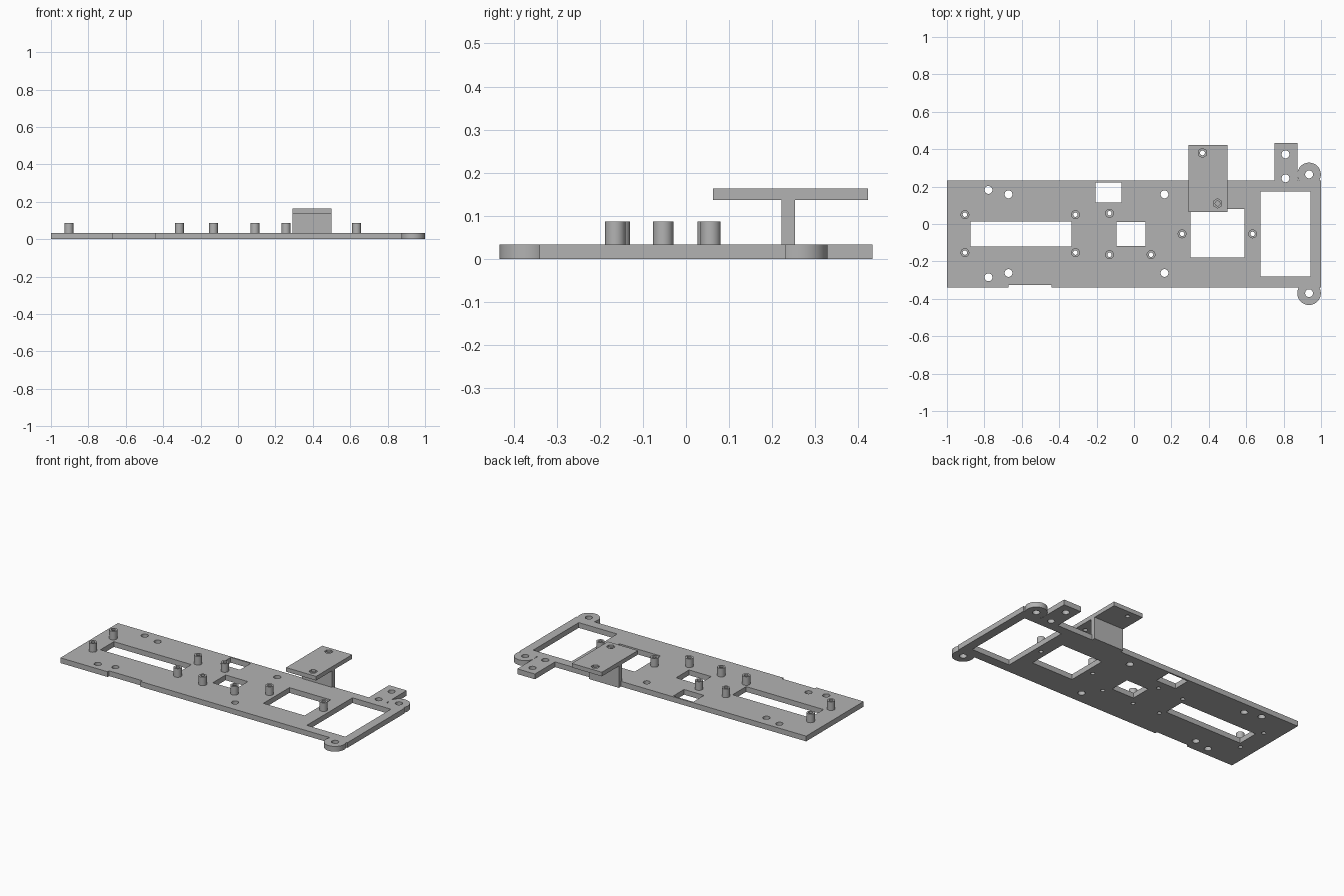
import bpy
import bmesh
from mathutils import Matrix, Vector

if "Cube" in bpy.data.objects:
    bpy.data.objects.remove(bpy.data.objects["Cube"])

T = 0.033        # plate thickness
POST_TOP = 0.087
DECK = (0.137, 0.163)

grey = bpy.data.materials.new("plain grey")
grey.use_nodes = True
grey.diffuse_color = (0.45, 0.45, 0.45, 1)
grey.node_tree.nodes["Principled BSDF"].inputs["Base Color"].default_value = grey.diffuse_color


def add_box(bm, x0, x1, y0, y1, z0, z1):
    size = Vector((x1 - x0, y1 - y0, z1 - z0))
    centre = Vector((x0 + x1, y0 + y1, z0 + z1)) / 2
    bmesh.ops.create_cube(bm, size=1, matrix=Matrix.Translation(centre) @ Matrix.Diagonal((*size, 1)))


def add_rod(bm, x, y, r, z0, z1, sides=32):
    bmesh.ops.create_cone(bm, cap_ends=True, segments=sides, radius1=r, radius2=r, depth=z1 - z0,
                          matrix=Matrix.Translation((x, y, (z0 + z1) / 2)))


def make(name, bm):
    mesh = bpy.data.meshes.new(name)
    bm.to_mesh(mesh)
    bm.free()
    mesh.materials.append(grey)
    ob = bpy.data.objects.new(name, mesh)
    bpy.context.collection.objects.link(ob)
    return ob


def combine(ob, bm, operation):
    """Boolean the solids in bm into ob, then drop the helper."""
    tool = make("helper", bm)
    tool.hide_render = True
    mod = ob.modifiers.new("combine", "BOOLEAN")
    mod.operation, mod.object, mod.solver = operation, tool, "EXACT"
    bpy.context.view_layer.objects.active = ob
    bpy.ops.object.modifier_apply(modifier=mod.name)
    bpy.data.objects.remove(tool)


def smooth(ob):
    bpy.ops.object.select_all(action="DESELECT")
    ob.select_set(True)
    bpy.context.view_layer.objects.active = ob
    bpy.ops.object.shade_smooth_by_angle(angle=0.6)


POSTS = [(-0.904, 0.05), (-0.904, -0.153), (-0.313, 0.05), (-0.313, -0.153),
         (-0.131, 0.057), (-0.131, -0.164), (0.091, -0.164), (0.257, -0.053), (0.634, -0.053)]
EARS = [(0.936, 0.265), (0.936, -0.37)]
HOLES = EARS + [(0.81, 0.372), (0.81, 0.244), (-0.778, 0.182), (-0.778, -0.285)]
HOLES += [(x, y) for x in (-0.671, 0.163) for y in (0.158, -0.262)]

# Base plate with rounded ears, rear tab and bracket wall
bm = bmesh.new()
add_box(bm, -1, 1, -0.34, 0.232, 0, T)
plate = make("base_plate", bm)
bm = bmesh.new()
for x, y in EARS:
    add_rod(bm, x, y, 0.063, 0, T, 64)
add_box(bm, 0.75, 0.873, 0.21, 0.433, 0, T)
add_box(bm, 0.291, 0.5, 0.222, 0.253, 0, DECK[0])
combine(plate, bm, "UNION")

# Windows, edge notch and screw holes
WINDOWS = [(-0.875, -0.335, -0.12, 0.014), (-0.094, 0.061, -0.117, 0.011),
           (-0.206, -0.067, 0.115, 0.222), (0.302, 0.59, -0.179, 0.08),
           (0.676, 0.944, -0.28, 0.174), (-0.671, -0.441, -0.4, -0.325)]
bm = bmesh.new()
for w in WINDOWS:
    add_box(bm, *w, -0.1, 0.1)
for x, y in HOLES:
    add_rod(bm, x, y, 0.021, -0.1, 0.1)
for x, y in POSTS:
    add_rod(bm, x, y, 0.012, -0.1, 0.1)
combine(plate, bm, "DIFFERENCE")
smooth(plate)

# Hollow standoffs
for i, (x, y) in enumerate(POSTS):
    bm = bmesh.new()
    add_rod(bm, x, y, 0.0235, T, POST_TOP)
    post = make(f"standoff_{i + 1}", bm)
    bm = bmesh.new()
    add_rod(bm, x, y, 0.012, 0, 0.2)
    combine(post, bm, "DIFFERENCE")
    smooth(post)

# Raised bracket deck with hexagonal nut pockets
bm = bmesh.new()
add_box(bm, 0.291, 0.5, 0.063, 0.4225, *DECK)
deck = make("bracket_deck", bm)
for r, z0, sides in ((0.013, 0.1, 32), (0.025, 0.15, 6)):
    bm = bmesh.new()
    for x, y in ((0.366, 0.38), (0.447, 0.11)):
        add_rod(bm, x, y, r, z0, 0.2, sides)
    combine(deck, bm, "DIFFERENCE")
smooth(deck)
